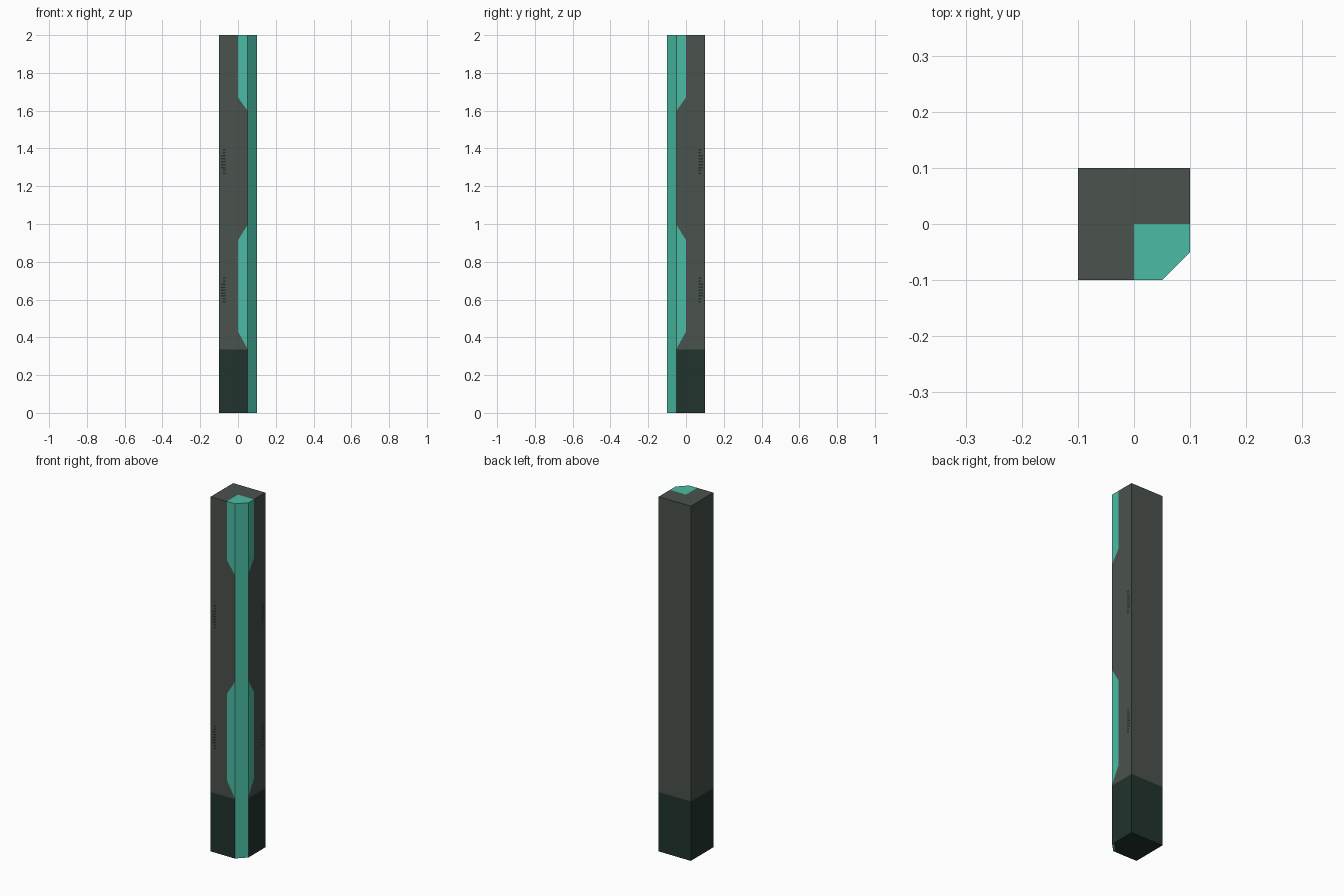
import bpy, bmesh
from mathutils import Vector

if "Cube" in bpy.data.objects:
    bpy.data.objects.remove(bpy.data.objects["Cube"])


def material(name, rgb):
    m = bpy.data.materials.new(name)
    m.diffuse_color = (*rgb, 1)
    m.use_nodes = True
    m.node_tree.nodes["Principled BSDF"].inputs["Base Color"].default_value = m.diffuse_color
    return m


GREY = material("dark_grey", (0.069, 0.084, 0.073))
DARK = material("dark_green", (0.015, 0.034, 0.025))
TEAL = material("teal", (0.069, 0.503, 0.371))

H, W, BASE = 2.0, 0.1, 0.335
# teal borders: height at the bevel edge and slope towards the panel
BORDERS = [(0.34, 1.8), (0.995, -1.6), (1.60, 1.4)]


def cut(bm, point, normal, pick):
    """Slice only the faces chosen by the rule pick."""
    faces = [f for f in bm.faces if pick(f)]
    geom = set(faces)
    for f in faces:
        geom.update(f.edges)
        geom.update(f.verts)
    bmesh.ops.bisect_plane(bm, geom=list(geom), plane_co=point,
                           plane_no=Vector(normal).normalized(), dist=1e-6)
    bm.normal_update()


def painted(f):   # front and right faces
    return f.normal.y < -0.9 or f.normal.x > 0.9


def colour_index(f):
    c, n = f.calc_center_median(), f.normal
    u = c.x - c.y                       # closeness to the bevelled corner
    if n.z > 0.9:
        return 2 if c.x > 0 and c.y < 0 else 0
    if n.z < -0.9:
        return 2 if u > 0.135 else 1
    if n.x > 0.5 and n.y < -0.5:
        return 2                        # bevel strip
    if painted(f) and u > 0.1:
        low, mid, top = [z + k * (0.15 - u) for z, k in BORDERS]
        if low < c.z < mid or c.z > top:
            return 2
    return 1 if c.z < BASE else 0


# Post with one bevelled corner
bm = bmesh.new()
outline = [(-W, -W), (0.05, -W), (W, -0.05), (W, W), (-W, W)]
bottom = bm.faces.new([bm.verts.new((x, y, 0)) for x, y in outline])
ext = bmesh.ops.extrude_face_region(bm, geom=[bottom], use_keep_orig=True)
bmesh.ops.translate(bm, vec=(0, 0, H),
                    verts=[v for v in ext["geom"] if isinstance(v, bmesh.types.BMVert)])
bmesh.ops.recalc_face_normals(bm, faces=bm.faces[:])
bm.normal_update()

# Colour borders cut into the faces
cut(bm, (0, 0, BASE), (0, 0, 1), lambda f: abs(f.normal.z) < 0.1)
cut(bm, (0.1, 0, 0), (1, -1, 0), painted)
for z, k in BORDERS:
    cut(bm, (0.15, 0, z), (k, -k, 1),
        lambda f: painted(f) and f.calc_center_median().x - f.calc_center_median().y > 0.1)
cut(bm, (0, 0, 0), (1, 0, 0), lambda f: f.normal.z > 0.9)
cut(bm, (0, 0, 0), (0, 1, 0), lambda f: f.normal.z > 0.9)
cut(bm, (0.135, 0, 0), (1, -1, 0), lambda f: f.normal.z < -0.9)
for f in bm.faces:
    f.material_index = colour_index(f)

mesh = bpy.data.meshes.new("post")
bm.to_mesh(mesh)
bm.free()
for m in (GREY, DARK, TEAL):
    mesh.materials.append(m)
bpy.context.collection.objects.link(bpy.data.objects.new("post", mesh))


# Worn marks: thin dashes near the outer edge of the front and right faces
def worn_marks(name, side):
    bm = bmesh.new()
    for z0 in (0.58, 1.26):
        for i in range(9):
            z = z0 + 0.008 + i * 0.0155
            a, b = (0.067, 0.090) if 2 <= i <= 6 else (0.067, 0.080)
            pts = [(a, z - 0.004), (b, z - 0.004), (b, z + 0.004), (a, z + 0.004)]
            d = W + 0.0006
            if side == "front":
                co = [(-p, -d, q) for p, q in reversed(pts)]
            else:
                co = [(d, p, q) for p, q in pts]
            bm.faces.new([bm.verts.new(c) for c in co])
    me = bpy.data.meshes.new(name)
    bm.to_mesh(me)
    bm.free()
    me.materials.append(DARK)
    bpy.context.collection.objects.link(bpy.data.objects.new(name, me))


worn_marks("front_worn_marks", "front")
worn_marks("right_worn_marks", "right")
